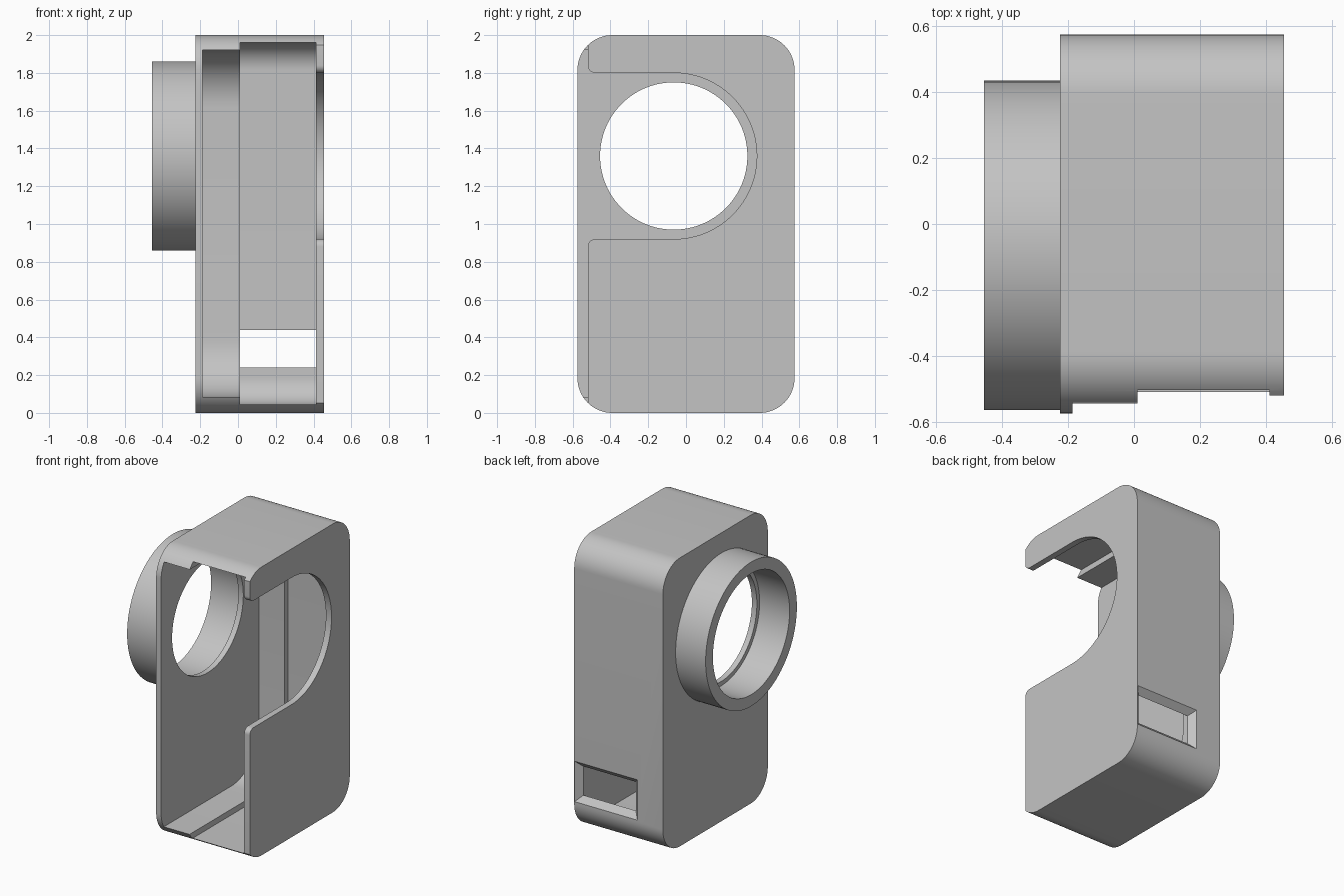
import bpy, bmesh, math
from mathutils import Matrix, Vector

default = bpy.data.objects.get("Cube")
if default:
    bpy.data.objects.remove(default, do_unlink=True)

# Single grey plastic
grey = bpy.data.materials.new("grey_plastic")
grey.use_nodes = True
colour = (0.55, 0.55, 0.55, 1)
grey.diffuse_color = colour
grey.node_tree.nodes["Principled BSDF"].inputs["Base Color"].default_value = colour


def arc(cy, cz, r, start, end, steps=16):
    """Arc points in the side (y, z) plane, angles in degrees."""
    angles = [math.radians(start + (end - start) * i / steps) for i in range(steps + 1)]
    return [(cy + r * math.cos(a), cz + r * math.sin(a)) for a in angles]


def rounded(y0, y1, z0, z1, r, front_round=True):
    """Side profile with rounded back corners and optional rounded front ones."""
    pts = arc(y1 - r, z0 + r, r, -90, 0) + arc(y1 - r, z1 - r, r, 0, 90)
    if front_round:
        pts += arc(y0 + r, z1 - r, r, 90, 180) + arc(y0 + r, z0 + r, r, 180, 270)
    else:
        pts += [(y0, z1), (y0, z0)]
    return pts


def finish(name, bm):
    bmesh.ops.recalc_face_normals(bm, faces=bm.faces)
    mesh = bpy.data.meshes.new(name)
    bm.to_mesh(mesh)
    bm.free()
    mesh.materials.append(grey)
    obj = bpy.data.objects.new(name, mesh)
    bpy.context.scene.collection.objects.link(obj)
    return obj


def prism(name, profile, x0, x1):
    """Extrude a side profile across the width."""
    bm = bmesh.new()
    face = bm.faces.new([bm.verts.new((x0, y, z)) for y, z in profile])
    extruded = bmesh.ops.extrude_face_region(bm, geom=[face])["geom"]
    moved = [v for v in extruded if isinstance(v, bmesh.types.BMVert)]
    bmesh.ops.translate(bm, verts=moved, vec=(x1 - x0, 0, 0))
    return finish(name, bm)


def select_only(obj):
    bpy.ops.object.select_all(action="DESELECT")
    obj.select_set(True)
    bpy.context.view_layer.objects.active = obj


def cut(obj, cutter):
    cutter.hide_render = True
    mod = obj.modifiers.new("cut", "BOOLEAN")
    mod.operation = "DIFFERENCE"
    mod.solver = "EXACT"
    mod.object = cutter
    select_only(obj)
    bpy.ops.object.modifier_apply(modifier=mod.name)
    bpy.data.objects.remove(cutter, do_unlink=True)


def smooth(obj):
    select_only(obj)
    bpy.ops.object.shade_smooth_by_angle(angle=math.radians(25))


LEFT, RIGHT = -0.225, 0.455
CY, CZ = -0.065, 1.36

# Housing shell
shell = prism("housing_shell", rounded(-0.575, 0.575, 0, 2, 0.185), LEFT, RIGHT)

# Wide cavity, then the narrower one with larger back corners
cut(shell, prism("wide_cavity", rounded(-0.8, 0.535, 0.045, 1.96, 0.145, False), 0.01, 0.412))
cut(shell, prism("narrow_cavity", rounded(-0.8, 0.495, 0.085, 1.92, 0.3, False), -0.187, 0.03))

# Side wall: set-back front edge and round-ended slot with eased corners
slot = [(-0.8, -0.2), (-0.52, -0.2)]
slot += arc(-0.48, 0.88, 0.04, 180, 90, 8)
slot += arc(CY, CZ, 0.44, -90, 90, 48)
slot += arc(-0.48, 1.84, 0.04, 270, 180, 8)
slot += [(-0.52, 2.2), (-0.8, 2.2)]
cut(shell, prism("side_slot", slot, 0.39, 0.6))

# Round hole through the opposite wall
cut(shell, prism("lens_hole", arc(CY, CZ, 0.39, 0, 360, 96)[:-1], -0.4, -0.1))

# Flared window through the back wall
bm = bmesh.new()
loops = []
for y, grow in ((0.525, -0.01), (0.595, 0.06)):
    x0, x1, z0, z1 = 0.01 - grow, 0.412 + grow, 0.24 - grow, 0.44 + grow
    loops.append([bm.verts.new((x, y, z)) for x, z in ((x0, z0), (x1, z0), (x1, z1), (x0, z1))])
for loop in loops:
    bm.faces.new(loop)
for i in range(4):
    j = (i + 1) % 4
    bm.faces.new((loops[0][i], loops[0][j], loops[1][j], loops[1][i]))
cut(shell, finish("back_window", bm))
smooth(shell)

# Collar tube on the side wall
collar = prism("side_collar", arc(CY, CZ, 0.5, 0, 360, 96)[:-1], -0.455, LEFT)
cut(collar, prism("collar_bore", arc(CY, CZ, 0.42, 0, 360, 96)[:-1], -0.6, 0))
smooth(collar)
